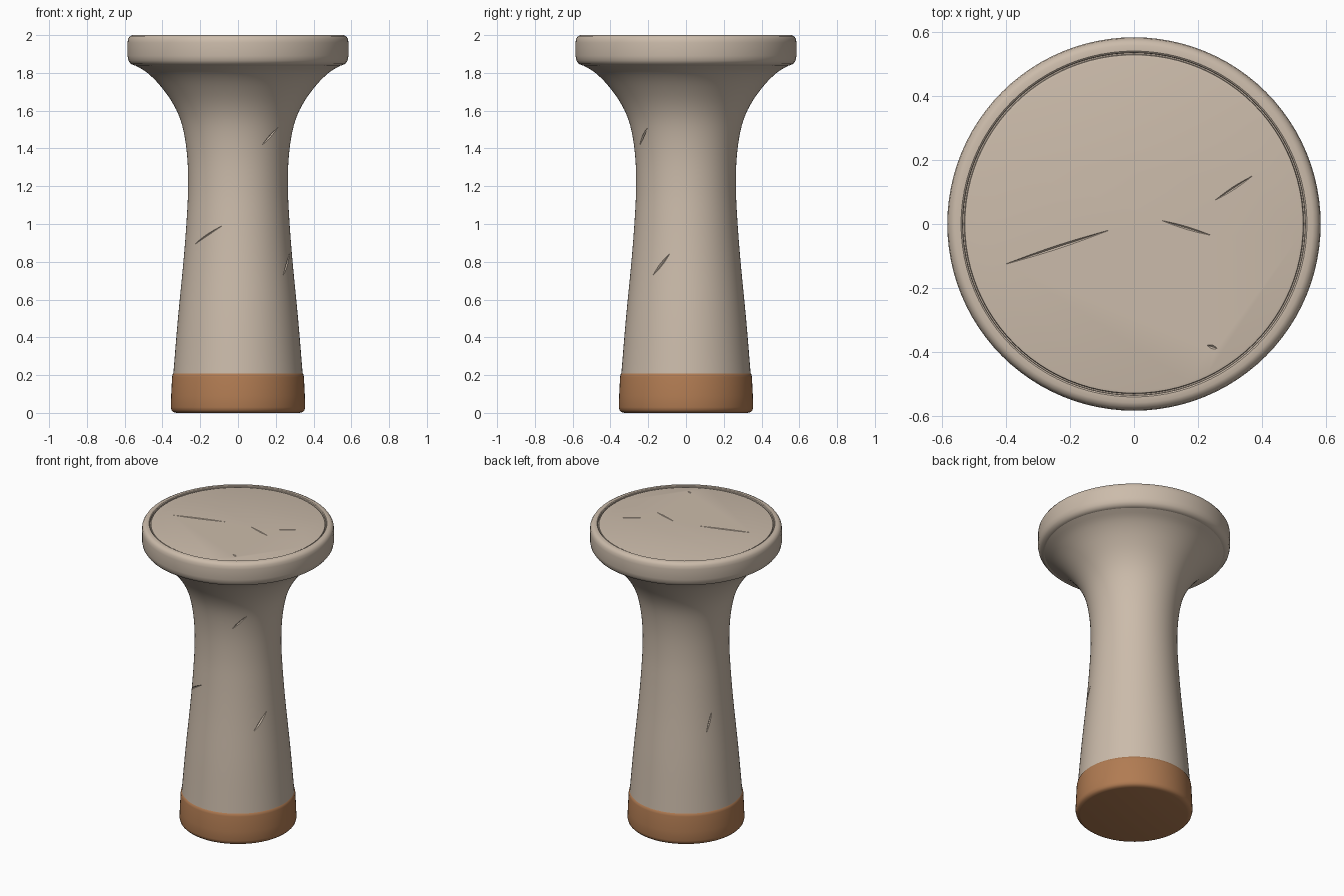
import bpy, bmesh, math
from mathutils import Vector

if "Cube" in bpy.data.objects:
    bpy.data.objects.remove(bpy.data.objects["Cube"], do_unlink=True)

SIDES = 96


def material(name, rgb):
    m = bpy.data.materials.new(name)
    m.use_nodes = True
    m.diffuse_color = (*rgb, 1)
    bsdf = m.node_tree.nodes["Principled BSDF"]
    bsdf.inputs["Base Color"].default_value = (*rgb, 1)
    bsdf.inputs["Roughness"].default_value = 0.7
    return m


def make_object(name, bm, mat=None):
    bmesh.ops.recalc_face_normals(bm, faces=bm.faces)
    mesh = bpy.data.meshes.new(name)
    bm.to_mesh(mesh)
    bm.free()
    ob = bpy.data.objects.new(name, mesh)
    bpy.context.collection.objects.link(ob)
    if mat:
        mesh.materials.append(mat)
    return ob


def bridge(bm, rings):
    """Skin a run of vertex rings and cap both ends."""
    n = len(rings[0])
    for a, b in zip(rings, rings[1:]):
        for i in range(n):
            j = (i + 1) % n
            bm.faces.new((a[i], a[j], b[j], b[i]))
    bm.faces.new(rings[0])
    bm.faces.new(rings[-1])


def lathe(name, profile, mat):
    bm = bmesh.new()
    rings = []
    for r, z in profile:
        turn = [2 * math.pi * i / SIDES for i in range(SIDES)]
        rings.append([bm.verts.new((r * math.cos(a), r * math.sin(a), z)) for a in turn])
    bridge(bm, rings)
    return make_object(name, bm, mat)


def smooth_curve(pts, steps=4):
    """Catmull-Rom curve through the points."""
    v = [Vector(p) for p in pts]
    v = [2 * v[0] - v[1]] + v + [2 * v[-1] - v[-2]]
    out = []
    for a, b, c, d in zip(v, v[1:], v[2:], v[3:]):
        for s in range(steps):
            t = s / steps
            out.append(0.5 * (2 * b + (c - a) * t + (2 * a - 5 * b + 4 * c - d) * t * t
                              + (3 * b - a - 3 * c + d) * t ** 3))
    return out + [v[-2]]


def scratches(target, marks, surface):
    """Carve tapered nicks that follow the surface from start to end."""
    bm = bmesh.new()
    for start, end, width in marks:
        a, b = Vector(start), Vector(end)
        path = [surface(a.lerp(b, i / 8)) for i in range(9)]
        along = (path[-1][0] - path[0][0]).normalized()
        rings = []
        for i, (p, normal) in enumerate(path):
            w = width * (0.1 + math.sin(math.pi * i / 8))
            side = along.cross(normal).normalized()
            corners = (side, normal * 2, -side, -normal)
            rings.append([bm.verts.new(p + c * w) for c in corners])
        bridge(bm, rings)
    cutter = make_object("scratch_cutter", bm)
    cutter.hide_render = True
    mod = target.modifiers.new("Scratches", 'BOOLEAN')
    mod.operation, mod.solver, mod.object = 'DIFFERENCE', 'EXACT', cutter
    bpy.context.view_layer.objects.active = target
    bpy.ops.object.modifier_apply(modifier=mod.name)
    bpy.data.objects.remove(cutter, do_unlink=True)


clay = material("warm_beige", (0.60, 0.50, 0.405))
tan = material("tan_brown", (0.44, 0.20, 0.085))

# Waisted stem flaring up to the head
stem_curve = smooth_curve([(0.343, 0.2), (0.318, 0.5), (0.289, 0.8), (0.272, 1.02),
                           (0.264, 1.2), (0.27, 1.37), (0.295, 1.52), (0.34, 1.63),
                           (0.41, 1.73), (0.48, 1.8), (0.55, 1.843)])
stem = lathe("stem", stem_curve, clay)

# Round head with a soft rim and a fine groove around the top panel
head = lathe("head", [(0.53, 1.84), (0.55, 1.84), (0.568, 1.848), (0.58, 1.865),
                      (0.585, 1.89), (0.585, 1.96), (0.582, 1.98), (0.573, 1.994),
                      (0.56, 2.0), (0.542, 2.0), (0.537, 1.996), (0.536, 1.984),
                      (0.532, 1.984), (0.53, 1.993), (0.522, 1.995)], clay)

# Brown foot band
foot = lathe("foot", [(0.325, 0), (0.342, 0.004), (0.352, 0.014), (0.356, 0.03),
                      (0.354, 0.09), (0.349, 0.19), (0.346, 0.204), (0.34, 0.21)], tan)


def stem_surface(p):
    """Turn (angle in degrees, height) into a point and normal on the stem."""
    angle, z = math.radians(p.x), p.y
    for lo, hi in zip(stem_curve, stem_curve[1:]):
        if lo.y <= z <= hi.y:
            r = lo.x + (hi.x - lo.x) * (z - lo.y) / (hi.y - lo.y)
            break
    out = Vector((math.cos(angle), math.sin(angle), 0))
    return out * r + Vector((0, 0, z)), out


def top_surface(p):
    return Vector((p.x, p.y, 1.995)), Vector((0, 0, 1))


# Wear marks
scratches(stem, [((-62, 1.42), (-44, 1.51), 0.006), ((-145, 0.89), (-108, 0.99), 0.004),
                 ((-36, 0.73), (-18, 0.84), 0.007), ((150, 0.72), (158, 0.84), 0.005)],
          stem_surface)
scratches(head, [((-0.4, -0.125), (-0.08, -0.02), 0.005), ((0.09, 0.01), (0.24, -0.035), 0.004),
                 ((0.255, 0.075), (0.37, 0.15), 0.004), ((0.23, -0.38), (0.26, -0.39), 0.005)],
          top_surface)

for ob in (stem, head, foot):
    bpy.ops.object.select_all(action='DESELECT')
    ob.select_set(True)
    bpy.context.view_layer.objects.active = ob
    bpy.ops.object.shade_smooth_by_angle(angle=math.radians(35))
